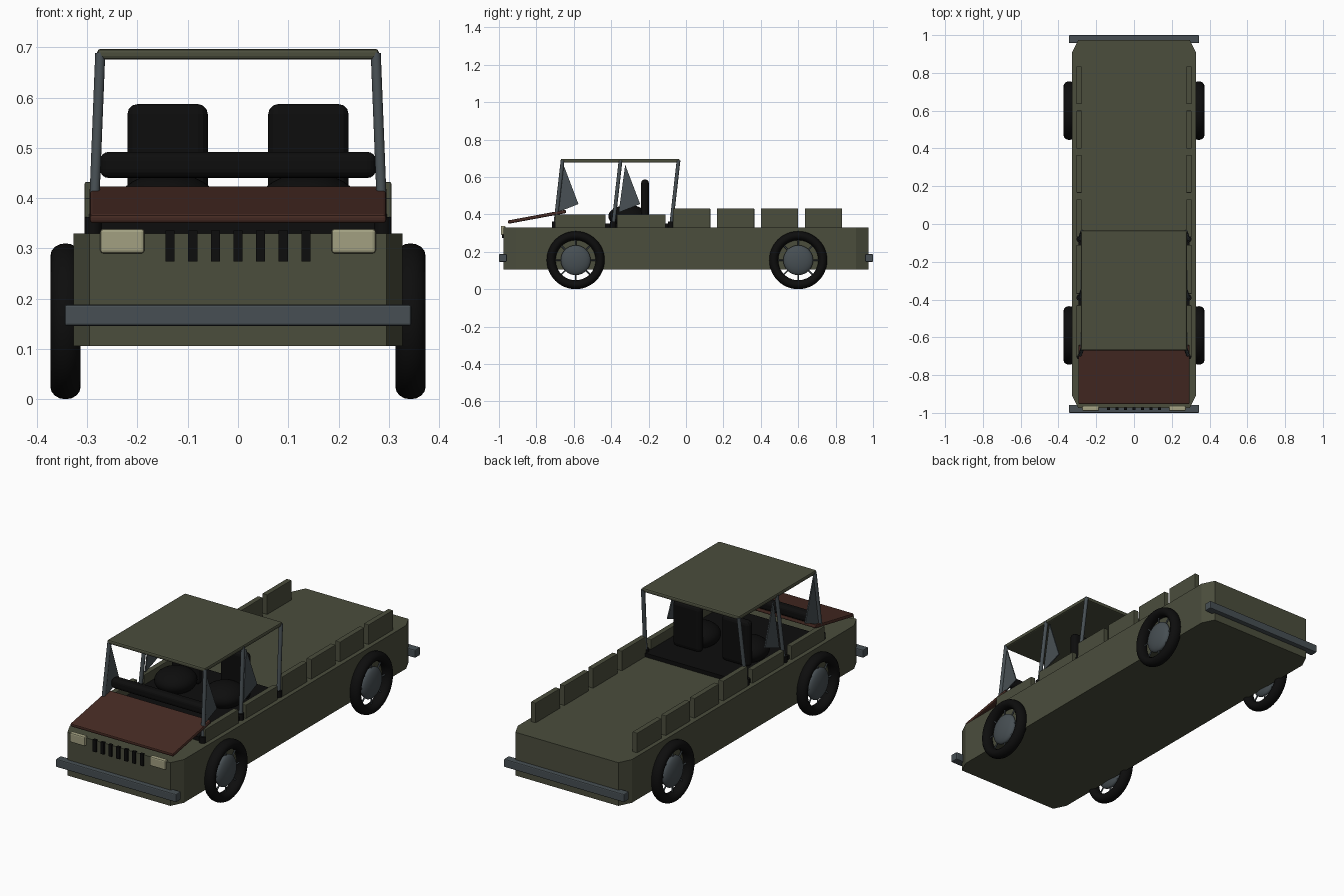
import bpy
import bmesh
import math
from mathutils import Vector

cube = bpy.data.objects.get("Cube")
if cube:
    bpy.data.objects.remove(cube, do_unlink=True)


def material(name, rgb):
    mat = bpy.data.materials.new(name)
    mat.use_nodes = True
    mat.diffuse_color = (*rgb, 1)
    mat.node_tree.nodes["Principled BSDF"].inputs["Base Color"].default_value = (*rgb, 1)
    return mat


OLIVE = material("olive paint", (0.07, 0.075, 0.046))
BROWN = material("brown hood", (0.063, 0.024, 0.017))
GREY = material("blue grey metal", (0.063, 0.078, 0.087))
BLACK = material("black rubber", (0.004, 0.004, 0.004))
CREAM = material("cream lamp", (0.36, 0.35, 0.22))


def finish(obj, name, mat, bevel=0, segments=2, smooth=False):
    obj.name = name
    obj.data.materials.append(mat)
    if bevel:
        mod = obj.modifiers.new("Bevel", "BEVEL")
        mod.width, mod.segments = bevel, segments
    if smooth:
        bpy.ops.object.select_all(action="DESELECT")
        obj.select_set(True)
        bpy.context.view_layer.objects.active = obj
        bpy.ops.object.shade_smooth_by_angle(angle=math.radians(40))
    return obj


def box(name, mat, x, y, z, bevel=0, segments=2):
    """Box given by its (low, high) range on each axis."""
    ranges = (x, y, z)
    bpy.ops.mesh.primitive_cube_add(size=1)
    obj = bpy.context.object
    for v in obj.data.vertices:
        v.co = [(a + b) / 2 + c * (b - a) for (a, b), c in zip(ranges, v.co)]
    return finish(obj, name, mat, bevel, segments)


def prism(name, mat, outline, offset):
    """Extrude a flat outline along an offset."""
    bm = bmesh.new()
    face = bm.faces.new([bm.verts.new(p) for p in outline])
    new = bmesh.ops.extrude_face_region(bm, geom=[face])["geom"]
    verts = [g for g in new if isinstance(g, bmesh.types.BMVert)]
    bmesh.ops.translate(bm, verts=verts, vec=offset)
    bmesh.ops.recalc_face_normals(bm, faces=bm.faces)
    mesh = bpy.data.meshes.new(name)
    bm.to_mesh(mesh)
    bm.free()
    obj = bpy.data.objects.new(name, mesh)
    bpy.context.collection.objects.link(obj)
    return finish(obj, name, mat)


def rod(name, mat, start, end, radius, bevel=0):
    a, b = Vector(start), Vector(end)
    bpy.ops.mesh.primitive_cylinder_add(vertices=16, radius=radius, depth=(b - a).length,
                                        location=(a + b) / 2)
    obj = bpy.context.object
    obj.rotation_euler = (b - a).to_track_quat("Z", "Y").to_euler()
    return finish(obj, name, mat, bevel, smooth=True)


def ellipsoid(name, mat, centre, radii):
    bpy.ops.mesh.primitive_uv_sphere_add(segments=32, ring_count=16, radius=1, location=centre)
    obj = bpy.context.object
    obj.scale = radii
    return finish(obj, name, mat, smooth=True)


# Hull with clipped corners
outline = [(-0.295, -0.975), (0.295, -0.975), (0.327, -0.91), (0.327, 0.91),
           (0.295, 0.975), (-0.295, 0.975), (-0.327, 0.91), (-0.327, -0.91)]
prism("hull", OLIVE, [(x, y, 0.106) for x, y in outline], (0, 0, 0.224))

# Bumpers
for name, y in (("front", -0.979), ("rear", 0.979)):
    box(name + "_bumper", GREY, (-0.345, 0.345), (y - 0.021, y + 0.021), (0.146, 0.188), 0.005)

# Grille slots and headlights
for i in range(-3, 4):
    x = i * 0.045
    box("grille_slot", BLACK, (x - 0.009, x + 0.009), (-0.984, -0.97), (0.274, 0.336))
for side in (-1, 1):
    x = side * 0.23
    box("headlight", CREAM, (x - 0.044, x + 0.044), (-0.99, -0.965), (0.29, 0.339), 0.006)

# Sloping hood
hood = box("hood", BROWN, (-0.295, 0.295), (-0.158, 0.158), (-0.009, 0.009), 0.006)
hood.location = (0, -0.797, 0.387)
hood.rotation_euler.x = math.radians(10.5)

# Cockpit floor and padded dashboard
box("cockpit_floor", BLACK, (-0.293, 0.293), (-0.7, -0.06), (0.325, 0.35))
box("dashboard", BLACK, (-0.275, 0.275), (-0.655, -0.605), (0.44, 0.492), 0.018, 4)

# Seats
for side in (-1, 1):
    x = side * 0.14
    box("seat_back", BLACK, (x - 0.08, x + 0.08), (-0.24, -0.198), (0.35, 0.587), 0.02, 3)
    ellipsoid("seat_cushion", BLACK, (x, -0.31, 0.39), (0.1, 0.105, 0.06))

# Canopy roof
box("roof", OLIVE, (-0.28, 0.28), (-0.67, -0.035), (0.676, 0.697), 0.007)

for side in (-1, 1):
    # Low door panels and cargo side boards
    rail = sorted((side * 0.277, side * 0.305))
    for y0, y1 in ((-0.7, -0.43), (-0.37, -0.11)):
        box("door_panel", OLIVE, rail, (y0, y1), (0.325, 0.4), 0.003)
    for i in range(4):
        y0 = -0.07 + i * 0.235
        box("side_board", OLIVE, rail, (y0, y0 + 0.2), (0.325, 0.432), 0.003)

    # Canopy posts with black sockets
    for y in (-0.7, -0.39, -0.08):
        rod("canopy_post", GREY, (side * 0.288, y, 0.335), (side * 0.274, y + 0.04, 0.688), 0.01)
        rod("post_socket", BLACK, (side * 0.288, y, 0.33), (side * 0.288, y, 0.362), 0.017)

    # Triangular wind deflectors
    for y in (-0.69, -0.36):
        prism("wind_deflector", GREY,
              [(side * 0.284, y, 0.41), (side * 0.282, y + 0.115, 0.455),
               (side * 0.275, y + 0.035, 0.665)], (-side * 0.006, 0, 0))

    # Open wheels with domed hubs and short spokes
    for y in (-0.59, 0.6):
        centre = Vector((side * 0.343, y, 0.155))
        bpy.ops.mesh.primitive_torus_add(major_segments=48, minor_segments=16,
                                         major_radius=0.131, minor_radius=0.024,
                                         location=centre, rotation=(0, math.pi / 2, 0))
        tyre = bpy.context.object
        tyre.scale.z = 1.25
        finish(tyre, "tyre", BLACK, smooth=True)
        ellipsoid("wheel_hub", GREY, centre, (0.028, 0.08, 0.08))
        for k in range(8):
            a = k * math.tau / 8
            ray = Vector((0, math.cos(a), math.sin(a)))
            rod("wheel_spoke", GREY, centre + ray * 0.06, centre + ray * 0.115, 0.004)
